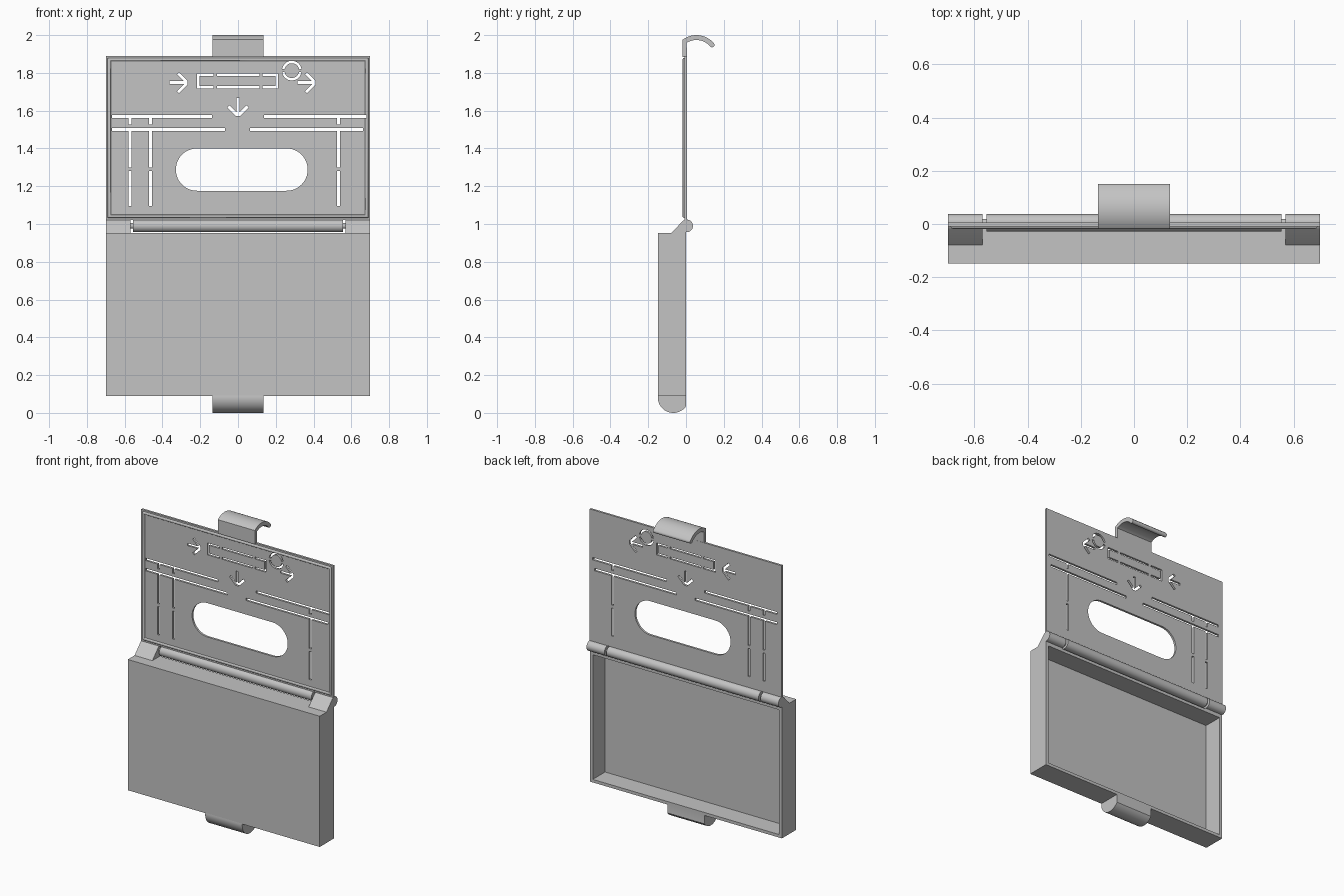
import bpy, bmesh
from math import sin, cos, pi, radians
from mathutils import Vector

if "Cube" in bpy.data.objects:
    bpy.data.objects.remove(bpy.data.objects["Cube"])

grey = bpy.data.materials.new("plain_grey")
grey.use_nodes = True
GREY = (0.55, 0.55, 0.55, 1)
grey.diffuse_color = GREY
grey.node_tree.nodes["Principled BSDF"].inputs["Base Color"].default_value = GREY


def finish(name, bm):
    bmesh.ops.recalc_face_normals(bm, faces=bm.faces)
    mesh = bpy.data.meshes.new(name)
    bm.to_mesh(mesh)
    bm.free()
    mesh.materials.append(grey)
    ob = bpy.data.objects.new(name, mesh)
    bpy.context.collection.objects.link(ob)
    return ob


def smooth(ob):
    bpy.ops.object.select_all(action='DESELECT')
    ob.select_set(True)
    bpy.context.view_layer.objects.active = ob
    bpy.ops.object.shade_smooth_by_angle(angle=radians(35))


def prism(bm, points, offset):
    """Extrude a closed outline along the offset vector."""
    face = bm.faces.new([bm.verts.new(p) for p in points])
    new = bmesh.ops.extrude_face_region(bm, geom=[face])["geom"]
    bmesh.ops.translate(bm, vec=offset,
                        verts=[v for v in new if isinstance(v, bmesh.types.BMVert)])


def side_profile(name, points, x0, x1):
    """Extrude a (y, z) outline from x0 to x1."""
    bm = bmesh.new()
    prism(bm, [(x0, y, z) for y, z in points], (x1 - x0, 0, 0))
    ob = finish(name, bm)
    smooth(ob)
    return ob


def arc(cx, cy, r, a0, a1, n=24):
    angles = [radians(a0 + (a1 - a0) * i / n) for i in range(n + 1)]
    return [(cx + r * cos(a), cy + r * sin(a)) for a in angles]


def panel(name, half, z0, z1, steps):
    """Loft nested rectangles given as (inset, y), capped at both ends."""
    bm = bmesh.new()
    rings = []
    for d, y in steps:
        w = half - d
        corners = [(-w, z0 + d), (w, z0 + d), (w, z1 - d), (-w, z1 - d)]
        rings.append([bm.verts.new((x, y, z)) for x, z in corners])
    for a, b in zip(rings, rings[1:]):
        for i in range(4):
            j = (i + 1) % 4
            bm.faces.new((a[i], a[j], b[j], b[i]))
    bm.faces.new(rings[0])
    bm.faces.new(rings[-1])
    return finish(name, bm)


HALF = 0.70
CLIP = 0.135

# Open-backed tray
panel("tray", HALF, 0.09, 0.952,
      [(0, -0.148), (0, 0), (0.02, 0), (0.02, -0.128)])

# Lid with a rounded sealing ridge near its edge
FACE = -0.009
ridge = [(0.019 - 0.009 * cos(pi * i / 6), FACE - 0.009 * sin(pi * i / 6))
         for i in range(7)]
lid = panel("lid", HALF, 1.022, 1.89, [(0, 0.005), (0, FACE)] + ridge)

# Cutters for the lid openings
cut = bmesh.new()


def opening(points):
    prism(cut, [(x, -0.06, z) for x, z in points], (0, 0.12, 0))


def slot(x0, z0, x1, z1, w=0.016):
    a, b = Vector((x0, z0)), Vector((x1, z1))
    side = (b - a).orthogonal().normalized() * w / 2
    opening([a + side, b + side, b - side, a - side])


def arrow(tip_x, tip_z, dx, dz):
    """One outline: shaft and two barbs meeting at the tip."""
    half = [(0, 0.011), (-0.045, 0.056), (-0.056, 0.045), (-0.019, 0.008),
            (-0.095, 0.008)]
    outline = half + [(u, -v) for u, v in reversed(half)]
    opening([(tip_x + u * dx - v * dz, tip_z + u * dz + v * dx)
             for u, v in outline])


# Handle window
opening(arc(0.257, 1.288, 0.112, -90, 90) + arc(-0.217, 1.288, 0.112, 90, 270))

# Long horizontal slots
for x0, x1, z in [(-0.668, -0.138, 1.568), (-0.668, -0.069, 1.5),
                  (0.138, 0.68, 1.568), (0.064, 0.663, 1.5)]:
    slot(x0, z, x1, z)

# Broken vertical slots
for x in (-0.573, -0.464, 0.533):
    for z0, z1 in [(1.528, 1.565), (1.3, 1.497), (1.095, 1.28)]:
        slot(x, z0, x, z1)

# Broken rectangle: two brackets and two middle strokes
LOW, HIGH, W = 1.724, 1.79, 0.013
for outer, inner in ((-0.218, -0.13), (0.212, 0.13)):
    t = W if outer < 0 else -W
    opening([(inner, LOW - W / 2), (outer, LOW - W / 2), (outer, HIGH + W / 2),
             (inner, HIGH + W / 2), (inner, HIGH - W / 2), (outer + t, HIGH - W / 2),
             (outer + t, LOW + W / 2), (inner, LOW + W / 2)])
for z in (LOW, HIGH):
    slot(-0.112, z, 0.113, z, W)

# Broken ring
for a in (0, 180):
    opening(arc(0.285, 1.812, 0.052, a + 10, a + 170)
            + arc(0.285, 1.812, 0.039, a + 170, a + 10))

# Arrows
arrow(-0.268, 1.748, 1, 0)
arrow(0.41, 1.748, 1, 0)
arrow(0, 1.572, 0, -1)

cutter = finish("lid_cutter", cut)
cutter.hide_render = True
mod = lid.modifiers.new("openings", 'BOOLEAN')
mod.object = cutter
mod.operation = 'DIFFERENCE'
mod.solver = 'EXACT'
mod.use_self = True
bpy.ops.object.select_all(action='DESELECT')
lid.select_set(True)
bpy.context.view_layer.objects.active = lid
bpy.ops.object.modifier_apply(modifier=mod.name)
bpy.data.objects.remove(cutter)
smooth(lid)

# Hinge: lid barrel, thin pin, and a wedge knuckle at each end of the tray
HY, HZ, HR = 0.004, 0.99, 0.033
side_profile("hinge_barrel", arc(HY, HZ, HR, 0, 350, 35), -0.555, 0.555)
side_profile("hinge_pin", arc(HY, HZ, 0.015, 0, 345, 23), -0.6, 0.6)
knuckle = [(-0.08, 0.95)] + arc(HY, HZ, HR, 135, -97) + [(0, 0.95)]
for name, x0, x1 in (("right_knuckle", -HALF, -0.57), ("left_knuckle", 0.57, HALF)):
    side_profile(name, knuckle, x0, x1)

# Hooked latch on the lid
hook = ([(0.004, 1.885), (-0.018, 1.885)]
        + arc(0.055, 1.879, 0.121, 127, 40)
        + arc(0.055 + 0.108 * cos(radians(40)), 1.879 + 0.108 * sin(radians(40)),
              0.013, 40, -140, 8)[1:-1]
        + arc(0.055, 1.879, 0.095, 40, 122.5))
side_profile("latch_hook", hook, -CLIP, CLIP)

# Rounded catch under the tray
catch = [(0, 0.092), (-0.148, 0.092)] + arc(-0.067, 0.082, 0.082, 180, 325) + [(0, 0.036)]
side_profile("latch_catch", catch, -CLIP, CLIP)
